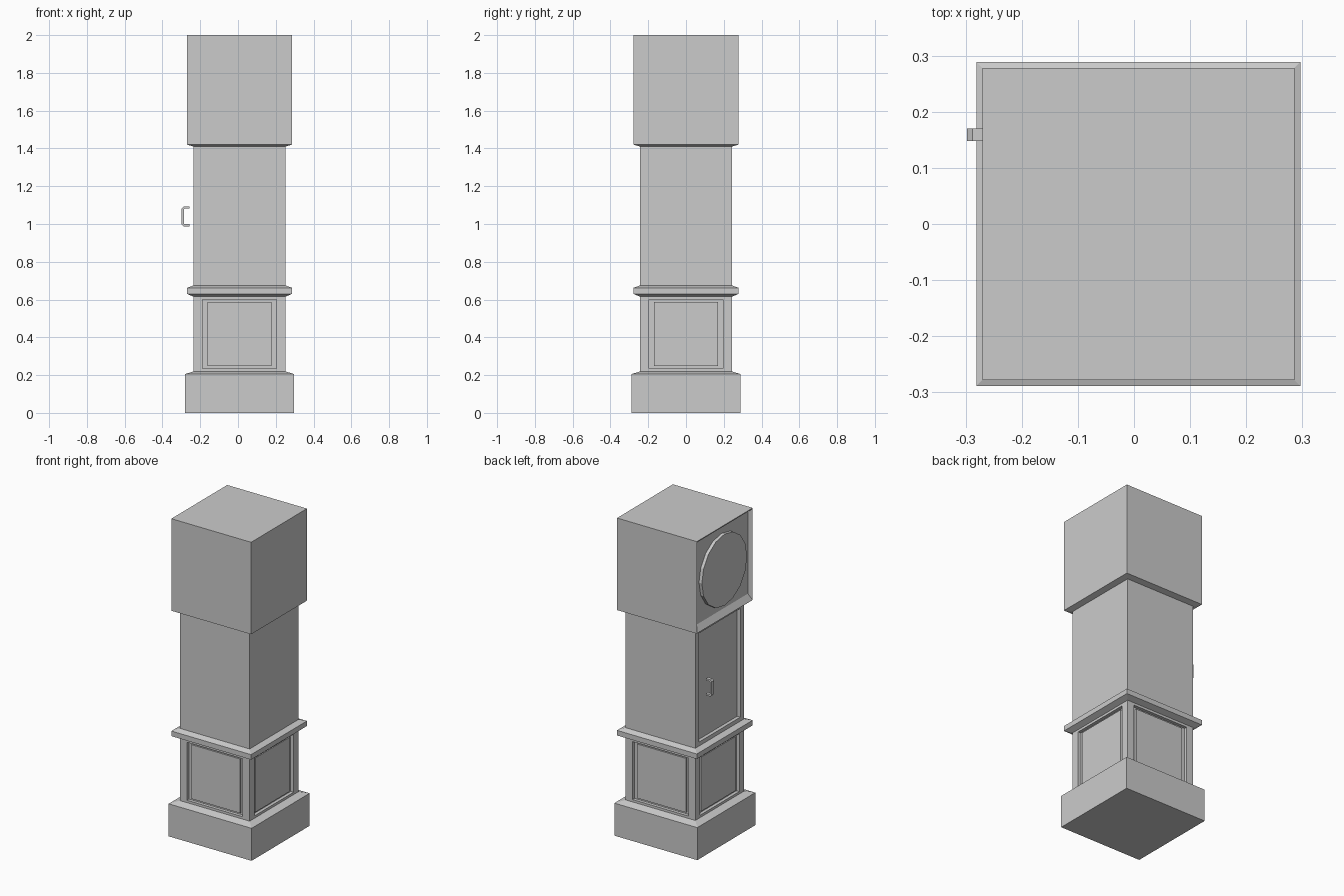
import bpy, bmesh, math
from mathutils import Vector, Matrix

if "Cube" in bpy.data.objects:
    bpy.data.objects.remove(bpy.data.objects["Cube"])

CX = 0.008  # case axis in x


def make_object(name, bm):
    bmesh.ops.recalc_face_normals(bm, faces=bm.faces[:])
    mesh = bpy.data.meshes.new(name)
    bm.to_mesh(mesh)
    bm.free()
    obj = bpy.data.objects.new(name, mesh)
    bpy.context.collection.objects.link(obj)
    return obj


def square_loft(bm, profile):
    """Stack square rings (half width, z); return the side faces of each band."""
    rings = [[bm.verts.new((CX + sx * h, sy * h, z))
              for sx, sy in ((-1, -1), (1, -1), (1, 1), (-1, 1))] for h, z in profile]
    bands = []
    for a, b in zip(rings, rings[1:]):
        bands.append([bm.faces.new((a[i], a[(i + 1) % 4], b[(i + 1) % 4], b[i]))
                      for i in range(4)])
    bm.faces.new(rings[0][::-1])
    bm.faces.new(rings[-1])
    bm.normal_update()
    return bands


def ring(bm, face, half, z0, z1, depth=0.0):
    """Inset a vertical face to an exact rectangle, moved inward by depth."""
    n = face.normal.copy()
    n.z = 0
    n = Vector((round(n.x), round(n.y), 0))
    side = Vector((0, 0, 1)).cross(n)
    axis = Vector((CX, 0, 0))
    mid = face.calc_center_median().z
    plane = (face.verts[0].co - axis).dot(n)
    bmesh.ops.inset_individual(bm, faces=[face], thickness=0.001)
    for v in face.verts:
        s = half if (v.co - axis).dot(side) > 0 else -half
        v.co = axis + n * (plane - depth) + side * s
        v.co.z = z1 if v_top(v, mid, face) else z0


def v_top(v, mid, face):
    return v.index in face_top


face_top = set()


def recess(bm, face, steps):
    """Apply several rings, keeping track of which corners are the upper ones."""
    n = Vector((round(face.normal.x), round(face.normal.y), 0))
    side = Vector((0, 0, 1)).cross(n)
    axis = Vector((CX, 0, 0))
    plane = (face.verts[0].co - axis).dot(n)
    for half, z0, z1, depth in steps:
        mid = face.calc_center_median().z
        bmesh.ops.inset_individual(bm, faces=[face], thickness=0.001)
        for v in face.verts:
            s = math.copysign(half, (v.co - axis).dot(side))
            z = z1 if v.co.z > mid else z0
            v.co = axis + n * (plane - depth) + side * s + Vector((0, 0, z))


# Case: plinth, panelled cabinet, waist moulding, trunk and hood
bm = bmesh.new()
bands = square_loft(bm, [
    (0.289, 0), (0.289, 0.205), (0.243, 0.22), (0.243, 0.615),
    (0.278, 0.63), (0.278, 0.662), (0.243, 0.675), (0.243, 1.41),
    (0.278, 1.42), (0.278, 2.0)])

# Raised panels on all four sides of the cabinet
for f in bands[2]:
    recess(bm, f, [(0.195, 0.235, 0.60, 0), (0.195, 0.235, 0.60, 0.02),
                   (0.17, 0.247, 0.588, 0.02), (0.17, 0.247, 0.588, 0.01)])

# Door recess in the trunk and dial recess in the hood
recess(bm, bands[6][3], [(0.205, 0.70, 1.385, 0), (0.205, 0.70, 1.385, 0.022)])
recess(bm, bands[8][3], [(0.274, 1.424, 1.994, 0), (0.262, 1.46, 1.99, 0.022)])
make_object("clock_case", bm)

# Dial
bm = bmesh.new()
bmesh.ops.create_cone(bm, cap_ends=True, segments=16, radius1=0.225, radius2=0.225,
                      depth=0.02,
                      matrix=Matrix.Translation((-0.258, 0, 1.715)) @ Matrix.Rotation(math.pi / 2, 4, 'Y'))
make_object("clock_dial", bm)

# Door handle: C-shaped bar with chamfered corners
half_outer = [(-0.257, 0.053), (-0.288, 0.053), (-0.298, 0.043)]
half_inner = [(-0.257, 0.041), (-0.283, 0.041), (-0.287, 0.036)]
outer = half_outer + [(x, -z) for x, z in half_outer[::-1]]
inner = half_inner + [(x, -z) for x, z in half_inner[::-1]]
bm = bmesh.new()
for i in range(5):
    quad = [outer[i], outer[i + 1], inner[i + 1], inner[i]]
    bm.faces.new([bm.verts.new((x, 0.148, 1.04 + z)) for x, z in quad])
bmesh.ops.remove_doubles(bm, verts=bm.verts[:], dist=1e-5)
ext = bmesh.ops.extrude_face_region(bm, geom=bm.faces[:])
bmesh.ops.translate(bm, vec=(0, 0.022, 0),
                    verts=[g for g in ext["geom"] if isinstance(g, bmesh.types.BMVert)])
make_object("door_handle", bm)
